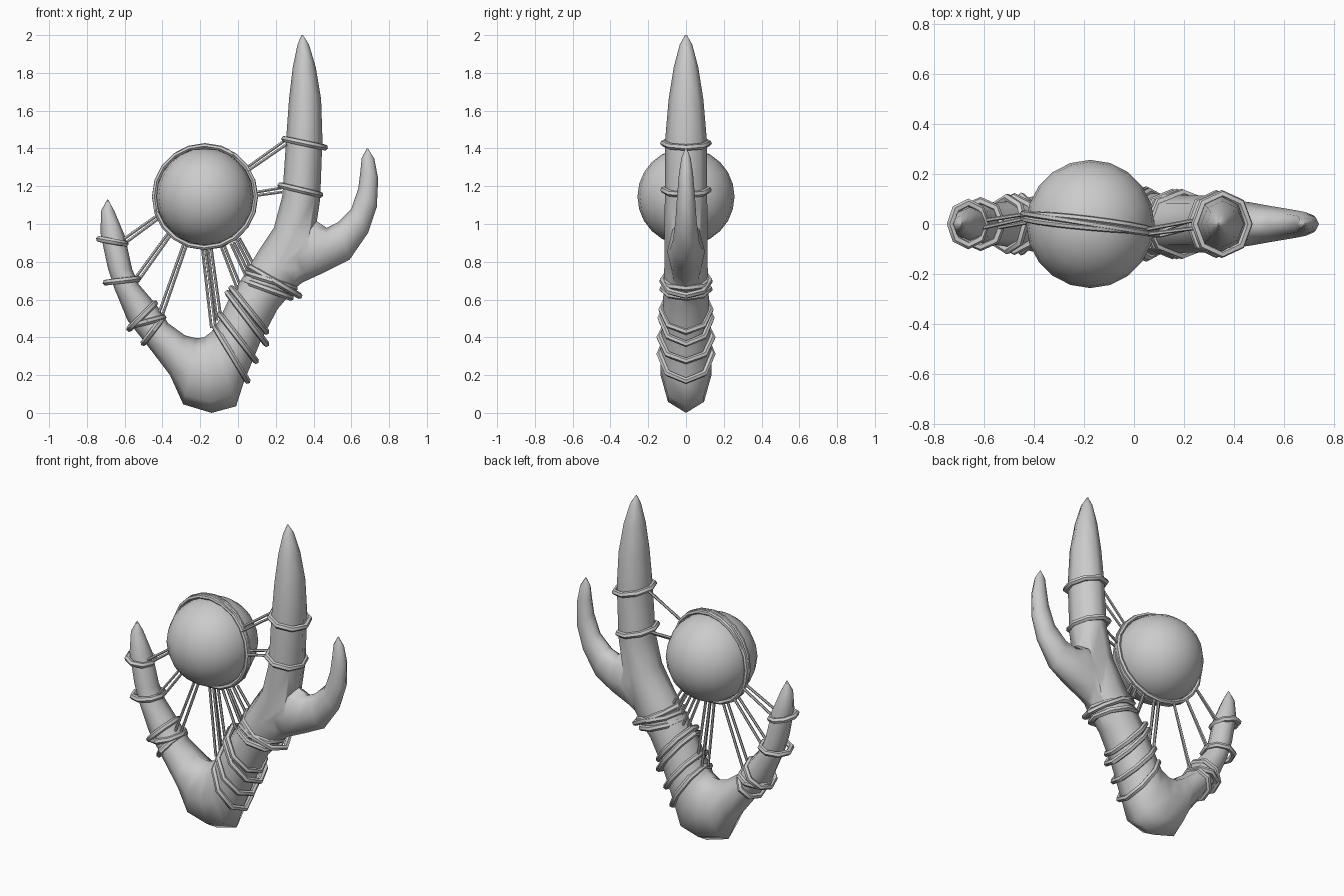
import bpy, bmesh
from math import cos, sin, pi, radians
from mathutils import Vector, Matrix

if "Cube" in bpy.data.objects:
    bpy.data.objects.remove(bpy.data.objects["Cube"])


def smooth(obj, angle=60):
    bpy.ops.object.select_all(action='DESELECT')
    bpy.context.view_layer.objects.active = obj
    obj.select_set(True)
    bpy.ops.object.shade_smooth_by_angle(angle=radians(angle))


def add_mesh(name, bm):
    bmesh.ops.recalc_face_normals(bm, faces=bm.faces)
    me = bpy.data.meshes.new(name)
    bm.to_mesh(me)
    bm.free()
    obj = bpy.data.objects.new(name, me)
    bpy.context.collection.objects.link(obj)
    return obj


def oval(ax, az, bx, bz, ry, n=8):
    """Oval whose front-view extremes are a and b, with half depth ry."""
    a, b = Vector((ax, 0, az)), Vector((bx, 0, bz))
    c, u = (a + b) / 2, (b - a) / 2
    return [c + u * cos(2 * pi * i / n) + Vector((0, ry * sin(2 * pi * i / n), 0))
            for i in range(n)]


def loft(name, sections, n=8):
    bm = bmesh.new()
    rows = [[bm.verts.new(p) for p in oval(*s, n)] for s in sections]
    for r, s in zip(rows, rows[1:]):
        for i in range(n):
            j = (i + 1) % n
            bm.faces.new((r[i], r[j], s[j], s[i]))
    bm.faces.new(rows[0])
    bm.faces.new(rows[-1])
    return add_mesh(name, bm)


def tube(name, paths, radius, cyclic):
    cu = bpy.data.curves.new(name, 'CURVE')
    cu.dimensions = '3D'
    cu.bevel_depth = radius
    cu.bevel_resolution = 1
    cu.use_fill_caps = True
    for path in paths:
        sp = cu.splines.new('POLY')
        sp.points.add(len(path) - 1)
        for p, co in zip(sp.points, path):
            p.co = (*co, 1)
        sp.use_cyclic_u = cyclic
    obj = bpy.data.objects.new(name, cu)
    bpy.context.collection.objects.link(obj)
    bpy.ops.object.select_all(action='DESELECT')
    bpy.context.view_layer.objects.active = obj
    obj.select_set(True)
    bpy.ops.object.convert(target='MESH')
    smooth(bpy.context.object, 50)
    return bpy.context.object


# U-shaped body: left prong, base, right prong (outer point, inner point, half depth)
body = loft("forked_branch", [
    (-.692, 1.13, -.688, 1.13, .004),
    (-.725, 1.07, -.655, 1.07, .035),
    (-.728, .95, -.60, .94, .065),
    (-.69, .77, -.56, .76, .075),
    (-.655, .66, -.525, .68, .08),
    (-.585, .49, -.43, .57, .09),
    (-.49, .37, -.37, .475, .105),
    (-.36, .20, -.28, .41, .13),
    (-.29, .045, -.22, .395, .135),
    (-.14, .0, -.18, .40, .135),
    (-.01, .035, -.14, .43, .135),
    (.03, .16, -.10, .49, .135),
    (.12, .38, -.05, .60, .125),
    (.21, .55, .02, .71, .12),
    (.32, .68, .11, .86, .115),
    (.40, .90, .19, .98, .115),
    (.435, 1.13, .235, 1.15, .112),
    (.447, 1.45, .255, 1.45, .11),
    (.44, 1.66, .27, 1.66, .092),
    (.412, 1.83, .29, 1.83, .065),
    (.376, 1.95, .315, 1.95, .033),
    (.344, 2.0, .336, 2.0, .005),
])

# Curved side prong merged into the body
side = loft("side_prong", [
    (.23, .60, .28, 1.03, .09),
    (.34, .69, .41, 1.02, .10),
    (.46, .745, .47, .98, .087),
    (.59, .81, .53, 1.01, .07),
    (.69, .955, .60, 1.08, .056),
    (.735, 1.09, .637, 1.19, .048),
    (.742, 1.24, .648, 1.28, .038),
    (.722, 1.345, .655, 1.35, .025),
    (.688, 1.40, .682, 1.40, .004),
])
mod = body.modifiers.new("merge", 'BOOLEAN')
mod.operation = 'UNION'
mod.object = side
mod.solver = 'EXACT'
bpy.context.view_layer.objects.active = body
bpy.ops.object.modifier_apply(modifier=mod.name)
bpy.data.objects.remove(side)
smooth(body)

# Cord wraps around the prongs
tube("cord_wraps", [oval(*w) for w in [
    (.46, 1.405, .245, 1.45, .12),
    (.435, 1.155, .225, 1.205, .12),
    (.325, .62, .06, .775, .125),
    (.30, .66, .045, .74, .125),
    (.28, .61, .03, .70, .125),
    (.15, .365, -.055, .635, .135),
    (.15, .43, -.035, .66, .13),
    (.095, .275, -.095, .52, .14),
    (.05, .17, -.12, .45, .14),
    (-.735, .92, -.595, .895, .085),
    (-.70, .69, -.53, .71, .092),
    (-.575, .445, -.44, .58, .105),
    (-.50, .37, -.40, .50, .11),
    (-.565, .46, -.395, .505, .108),
]], .017, True)

# Orb
C = Vector((-.175, 1.145, 0)).xzy
bm = bmesh.new()
bmesh.ops.create_uvsphere(bm, u_segments=20, v_segments=12, radius=.257,
                          matrix=Matrix.Translation(C))
smooth(add_mesh("orb", bm))

# Thin cord hoops round the orb, slightly tilted
hoops = []
for tilt, rise, r in ((-9, 0, .272), (-5, 3, .27), (-7, -4, .27)):
    m = Matrix.Rotation(radians(tilt), 3, 'Z') @ Matrix.Rotation(radians(rise), 3, 'X')
    hoops.append([C + m @ Vector((r * cos(t * pi / 10), 0, r * sin(t * pi / 10)))
                  for t in range(20)])
tube("orb_hoops", hoops, .013, True)

# Paired strings suspending the orb
strings = []
for ax, az, bx, bz in [
    (.25, 1.43, .05, 1.29), (.23, 1.18, .10, 1.16),
    (.09, .75, .0, .92), (.01, .65, -.08, .88), (.07, .69, -.03, .90),
    (-.13, .45, -.18, .87), (-.10, .49, -.15, .87),
    (-.41, .52, -.28, .89), (-.54, .70, -.36, .95), (-.60, .91, -.42, 1.04),
]:
    a, b = Vector((ax, 0, az)), Vector((bx, 0, bz))
    off = Vector((b.z - a.z, 0, a.x - b.x)).normalized() * .011
    tilt = -.14 * (bx - C.x)
    for s in (1, -1):
        y = Vector((0, .015 * s, 0))
        strings.append([a + off * s + y, b + off * s * .8 + y * .6 + Vector((0, tilt, 0))])
tube("strings", strings, .008, False)
